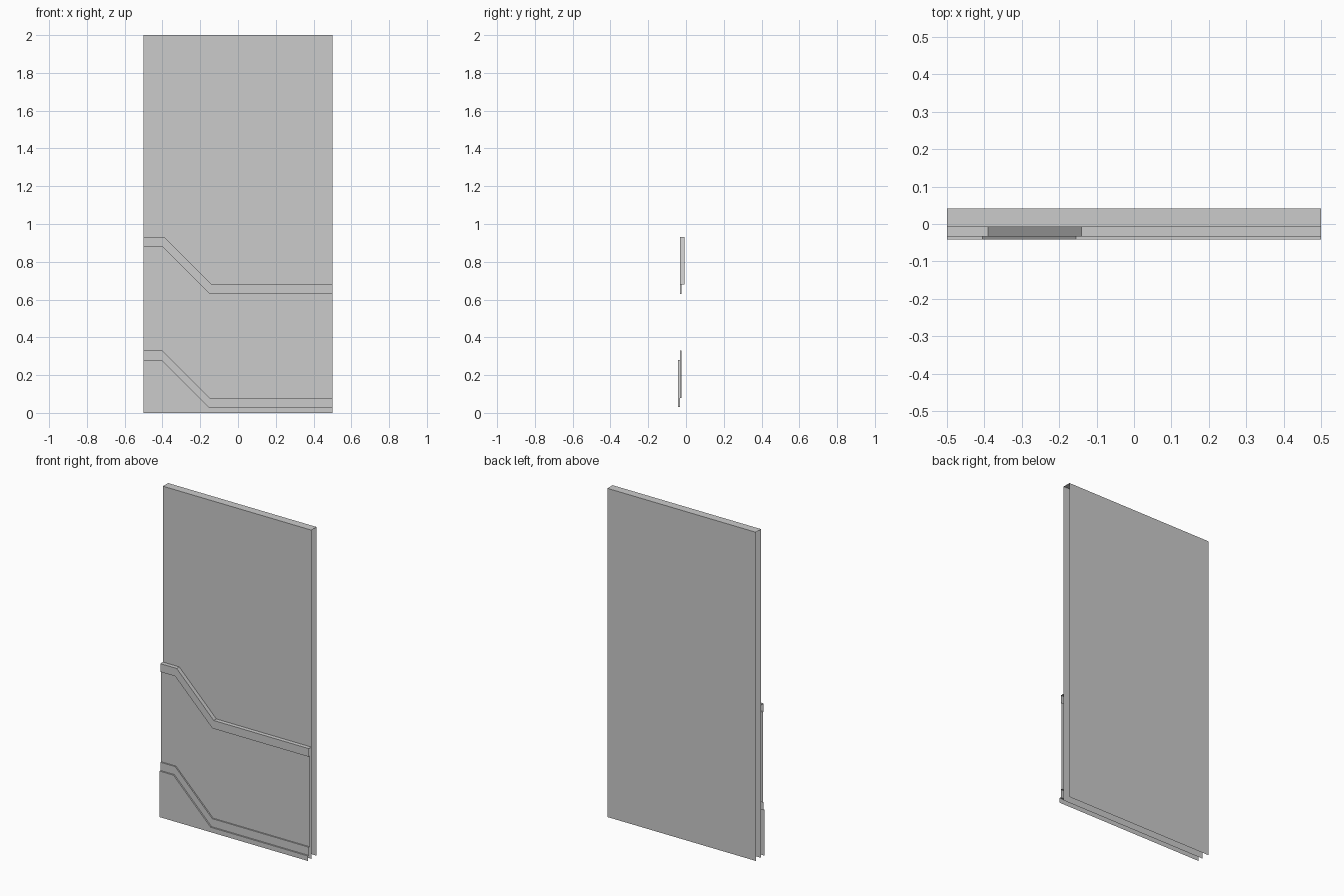
import bpy

if "Cube" in bpy.data.objects:
    bpy.data.objects.remove(bpy.data.objects["Cube"])


def sheet(name, rows):
    """Open sheet of quads joining successive left-to-right lines."""
    n = len(rows[0])
    verts = [p for row in rows for p in row]
    faces = [(i * n + j, (i + 1) * n + j, (i + 1) * n + j + 1, i * n + j + 1)
             for i in range(len(rows) - 1) for j in range(n - 1)]
    mesh = bpy.data.meshes.new(name)
    mesh.from_pydata(verts, [], faces)
    mesh.update()
    obj = bpy.data.objects.new(name, mesh)
    bpy.context.collection.objects.link(obj)
    return obj


def straight(y, z):
    return [(-0.5, y, z), (0.5, y, z)]


def stepped(y, z, shift):
    """Line that is high on the left and drops 0.25 at 45 degrees."""
    a, b = -0.39 + shift, -0.14 + shift
    return [(-0.5, y, z), (a, y, z), (b, y, z - 0.25), (0.5, y, z - 0.25)]


def floor_line(y):
    return [(x, y, 0) for x, _, _ in stepped(y, 1, -0.01)]


BACK, WALL, MIDDLE, TRIM, BASE = 0.042, -0.008, -0.025, -0.033, -0.042

# Wall: back, top and front, open at the ends and underneath
sheet("wall_panel", [straight(BACK, 0), straight(BACK, 2),
                     straight(WALL, 2), straight(WALL, 0)])

# Upper rail with ledge, face and small underside
sheet("upper_rail", [stepped(WALL, 0.93, 0), stepped(TRIM, 0.93, 0),
                     stepped(TRIM, 0.88, -0.01), stepped(MIDDLE, 0.88, -0.01)])

# Recessed cladding between the rails
sheet("middle_cladding", [stepped(MIDDLE, 0.88, -0.01), stepped(MIDDLE, 0.33, -0.01)])

# Lower rail
sheet("lower_rail", [stepped(MIDDLE, 0.33, -0.01), stepped(TRIM, 0.33, -0.01),
                     stepped(TRIM, 0.28, -0.015)])

# Base board standing proud of the lower rail
sheet("base_board", [stepped(TRIM, 0.28, -0.015), stepped(BASE, 0.28, -0.015),
                     floor_line(BASE)])
